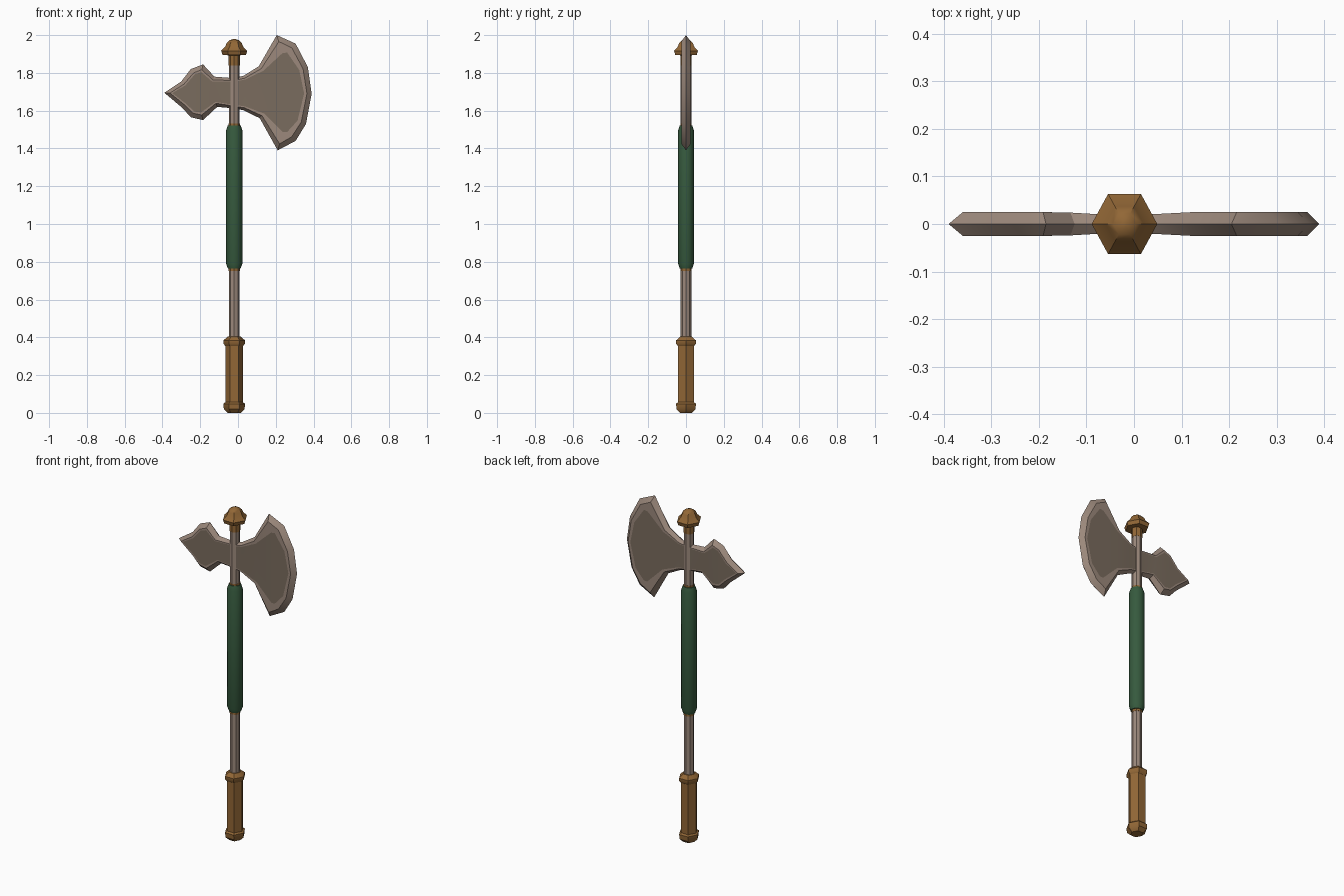
import bpy, bmesh, math
from mathutils import Vector

if "Cube" in bpy.data.objects:
    bpy.data.objects.remove(bpy.data.objects["Cube"])

CX = -0.02  # shaft axis


def material(name, rgb):
    m = bpy.data.materials.new(name)
    lin = [(c / 255 / 12.92) if c < 11 else ((c / 255 + 0.055) / 1.055) ** 2.4 for c in rgb]
    m.diffuse_color = (*lin, 1)
    m.use_nodes = True
    m.node_tree.nodes["Principled BSDF"].inputs["Base Color"].default_value = m.diffuse_color
    return m


STEEL = material("light steel", (156, 137, 124))
DARK = material("dark steel", (122, 108, 94))
BRASS = material("brass", (146, 103, 54))
GREEN = material("green leather", (54, 90, 62))


def finish(name, bm, mats, angle):
    bmesh.ops.recalc_face_normals(bm, faces=bm.faces)
    me = bpy.data.meshes.new(name)
    bm.to_mesh(me)
    bm.free()
    for m in mats:
        me.materials.append(m)
    me.shade_smooth()
    me.set_sharp_from_angle(angle=math.radians(angle))
    ob = bpy.data.objects.new(name, me)
    bpy.context.collection.objects.link(ob)
    return ob


def lathe(name, profile, sides, mat, ysc=1.0, angle=40):
    """Spin a (radius, z) profile around the shaft axis and cap both ends."""
    bm = bmesh.new()
    rings = []
    for r, z in profile:
        rings.append([bm.verts.new((CX + r * math.cos(2 * math.pi * i / sides),
                                    ysc * r * math.sin(2 * math.pi * i / sides), z))
                      for i in range(sides)])
    for a, b in zip(rings, rings[1:]):
        for i in range(sides):
            j = (i + 1) % sides
            bm.faces.new((a[i], a[j], b[j], b[i]))
    bm.faces.new(rings[0])
    bm.faces.new(rings[-1])
    return finish(name, bm, [mat], angle)


# Shaft and leather wrap
lathe("shaft", [(0.028, 0.3), (0.028, 1.9)], 8, STEEL)
lathe("leather_wrap", [(0.034, 0.765), (0.043, 0.79), (0.043, 1.495), (0.034, 1.522)], 12, GREEN, 0.97)

# Brass collars on the shaft
for i, (z0, z1) in enumerate([(0.752, 0.78), (1.505, 1.532), (1.84, 1.9)]):
    lathe(f"collar_{i + 1}", [(0.0295, z0), (0.0295, z1)], 8, BRASS)

# Hexagonal grip with its end rings
lathe("grip", [(0.047, 0.04), (0.047, 0.37)], 6, BRASS, 1.06)
lathe("pommel", [(0.034, 0), (0.055, 0.02), (0.057, 0.048), (0.045, 0.058)], 6, BRASS, 1.06)
lathe("grip_ring", [(0.046, 0.353), (0.057, 0.366), (0.057, 0.384), (0.034, 0.404)], 6, BRASS, 1.06)

# Top cap with a small dome
lathe("top_cap", [(0.028, 1.893), (0.062, 1.895), (0.069, 1.917), (0.048, 1.938),
                  (0.04, 1.957), (0.024, 1.973), (0.006, 1.979)], 6, BRASS, 1.06)

# Axe head outline: x, z, bevel width, distance to the painted centre
TOP = [(-.39, 1.695, .03, .042), (-.30, 1.755, .02, .03), (-.25, 1.82, .025, .035),
       (-.185, 1.845, .028, .042), (-.125, 1.78, .02, .028), (-.02, 1.772, .012, .018),
       (.03, 1.785, .014, .022), (.11, 1.835, .018, .034), (.205, 2.0, .036, .10),
       (.305, 1.955, .03, .065), (.37, 1.83, .027, .048), (.39, 1.69, .025, .04)]
BOTTOM = [(-.295, 1.615, .02, .03), (-.25, 1.565, .025, .035), (-.185, 1.55, .028, .042),
          (-.11, 1.62, .02, .028), (-.02, 1.612, .012, .018), (.03, 1.602, .014, .022),
          (.115, 1.56, .018, .034), (.21, 1.39, .036, .10), (.305, 1.44, .03, .065),
          (.36, 1.53, .027, .048)]


def axe_head():
    loop = TOP + BOTTOM[::-1]
    n = len(loop)
    pts = [Vector(p[:2]) for p in loop]

    def inward(i):
        a = (pts[i] - pts[i - 1]).normalized()
        b = (pts[(i + 1) % n] - pts[i]).normalized()
        t = a + b
        return Vector((t.y, -t.x)).normalized()

    def thick(x):  # thinner where it meets the shaft
        return 0.017 + 0.008 * min(1, abs(x - CX) / 0.13)

    bm = bmesh.new()
    edge = [bm.verts.new((p.x, 0, p.y)) for p in pts]
    for side in (-1, 1):
        rings = [edge]
        for k in (2, 3):
            ring = []
            for i in range(n):
                q = pts[i] + inward(i) * loop[i][k]
                ring.append(bm.verts.new((q.x, side * thick(q.x), q.y)))
            rings.append(ring)
        for a, b in zip(rings, rings[1:]):
            for i in range(n):
                j = (i + 1) % n
                bm.faces.new((a[i], a[j], b[j], b[i]))
        # painted centre, filled in strips from top chain to bottom chain
        c = rings[2]
        m = len(TOP)
        for i in range(m - 1):
            quad = [c[i], c[i + 1], c[(n - i - 1) % n], c[(n - i) % n]]
            f = bm.faces.new(list(dict.fromkeys(quad)))
            f.material_index = 1
    finish("axe_head", bm, [STEEL, DARK], 25)


axe_head()
